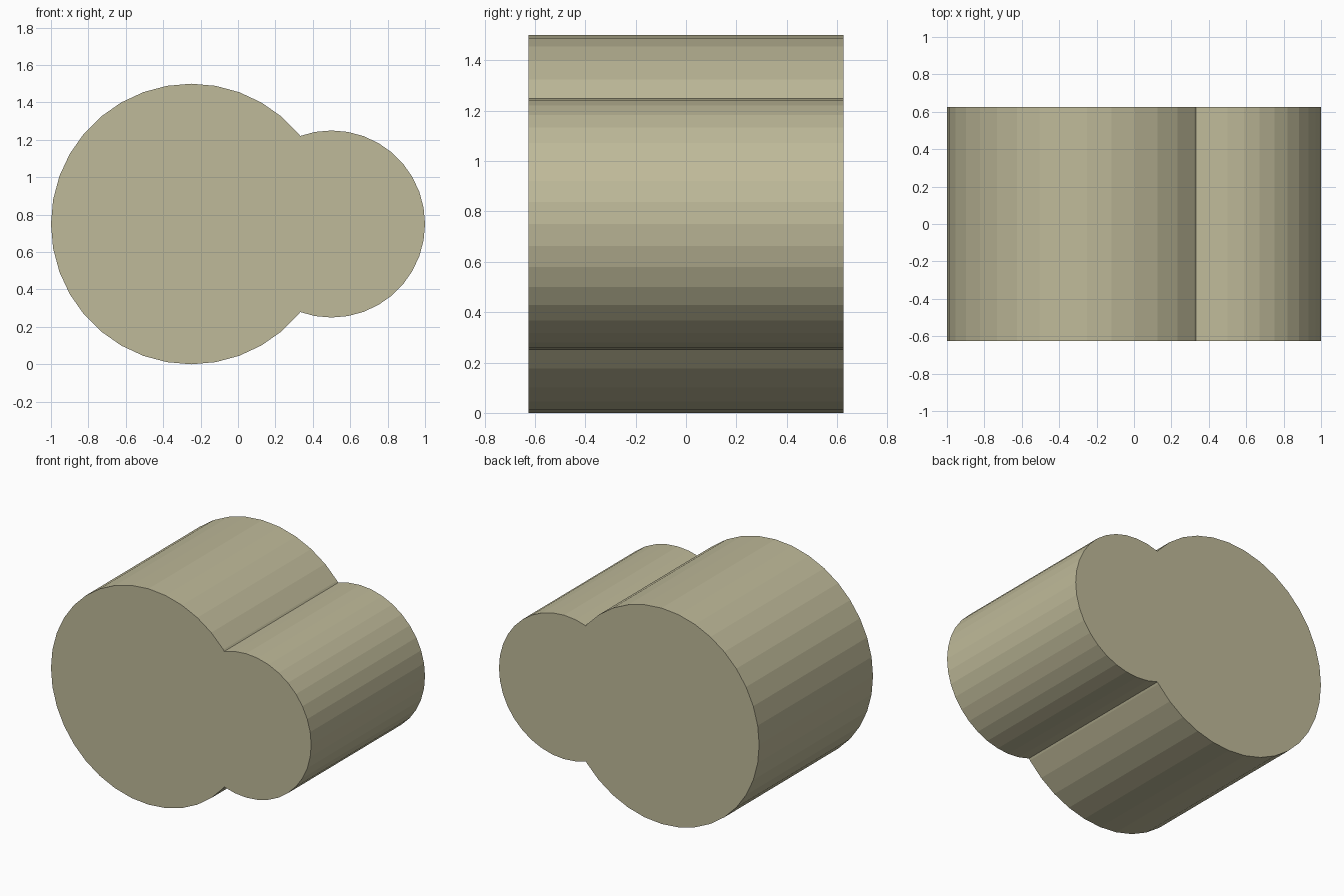
import bpy
import bmesh
from math import cos, sin, radians
from mathutils import Vector
from mathutils.geometry import intersect_line_line_2d

if "Cube" in bpy.data.objects:
    bpy.data.objects.remove(bpy.data.objects["Cube"])

HALF_DEPTH = 0.625
BIG = (-0.25, 0.75)      # centre x, radius
SMALL = (0.5, 0.5)
AXIS_Z = 0.75
STEP = 10                # 36-sided circles


def point(circle, degrees):
    cx, r = circle
    a = radians(degrees)
    return Vector((cx + r * cos(a), AXIS_Z + r * sin(a)))


# Crease where the two circles meet, mirrored about the shared axis height
crease_top = intersect_line_line_2d(point(BIG, 30), point(BIG, 40),
                                    point(SMALL, 100), point(SMALL, 110))
crease_bottom = Vector((crease_top.x, 2 * AXIS_Z - crease_top.y))

# Merged outline: small lobe, upper crease, large lobe, lower crease
outline = [point(SMALL, a) for a in range(-100, 101, STEP)]
outline.append(crease_top)
outline += [point(BIG, a) for a in range(40, 321, STEP)]
outline.append(crease_bottom)

# Extrude the outline from front to back
bm = bmesh.new()
front = bm.faces.new([bm.verts.new((p.x, -HALF_DEPTH, p.y)) for p in outline])
result = bmesh.ops.extrude_face_region(bm, geom=[front], use_keep_orig=True)
back_verts = [g for g in result["geom"] if isinstance(g, bmesh.types.BMVert)]
bmesh.ops.translate(bm, verts=back_verts, vec=(0, 2 * HALF_DEPTH, 0))
bmesh.ops.recalc_face_normals(bm, faces=bm.faces)
mesh = bpy.data.meshes.new("double_cylinder")
bm.to_mesh(mesh)
bm.free()

body = bpy.data.objects.new("double_cylinder", mesh)
bpy.context.collection.objects.link(body)

# Khaki colour
khaki = bpy.data.materials.new("khaki")
khaki.diffuse_color = (0.52, 0.49, 0.32, 1)
khaki.use_nodes = True
khaki.node_tree.nodes["Principled BSDF"].inputs["Base Color"].default_value = khaki.diffuse_color
mesh.materials.append(khaki)
